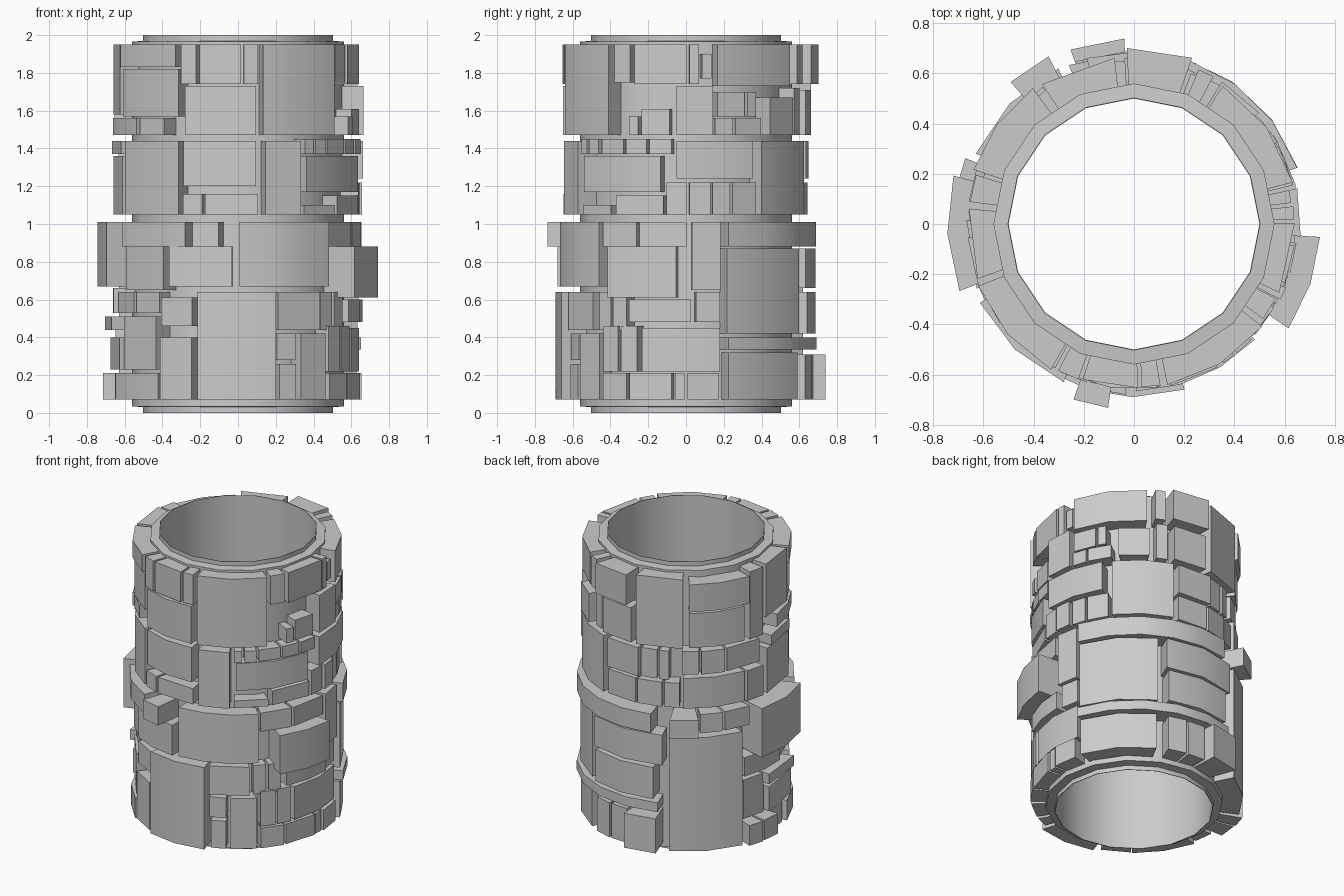
import bpy, bmesh, math, random

random.seed(4)
STEP = 22.5          # the core wall is a 16-sided polygon


def point(a, r, z):
    """Point at radius r; a is degrees from the front towards the right."""
    t = math.radians(a)
    return (r * math.sin(t), -r * math.cos(t), z)


def finish(bm, name):
    bmesh.ops.recalc_face_normals(bm, faces=bm.faces)
    for f in bm.faces:
        f.smooth = True
    me = bpy.data.meshes.new(name)
    bm.to_mesh(me)
    bm.free()
    me.set_sharp_from_angle(angle=math.radians(30))
    ob = bpy.data.objects.new(name, me)
    bpy.context.collection.objects.link(ob)
    return ob


def ring(name, profile):
    """Sweep a closed (radius, height) profile round the 16-gon."""
    bm = bmesh.new()
    rows = [[bm.verts.new(point(i * STEP, r, z)) for r, z in profile] for i in range(16)]
    n = len(profile)
    for i in range(16):
        p, q = rows[i], rows[(i + 1) % 16]
        for k in range(n):
            m = (k + 1) % n
            bm.faces.new((p[k], q[k], q[m], p[m]))
    return finish(bm, name)


def stone(a0, a1, z0, z1, r):
    """One wall block, bent into equal facets round the tower."""
    n = max(1, round((a1 - a0) / 18))
    angles = [a0 + (a1 - a0) * i / n for i in range(n + 1)]
    bm = bmesh.new()
    secs = [[bm.verts.new(point(a, rad, z)) for rad, z in
             ((0.53, z0), (r, z0), (r, z1), (0.53, z1))] for a in angles]
    for p, q in zip(secs, secs[1:]):
        for k in range(4):
            m = (k + 1) % 4
            bm.faces.new((p[k], q[k], q[m], p[m]))
    bm.faces.new(secs[0])
    bm.faces.new(secs[-1])
    finish(bm, "wall_stone")


def course(z0, z1, seams, r=0.66):
    """A run of neighbouring stones between the given seam angles."""
    for a0, a1 in zip(seams, seams[1:]):
        stone(a0 + 0.7, a1 - 0.7, z0, z1, r + random.uniform(-0.01, 0.01))


# core wall with stepped rims
ring("core_wall", [(0.5, 0), (0.5, 2), (0.504, 2), (0.504, 1.97), (0.56, 1.965),
                   (0.56, 0.035), (0.504, 0.03), (0.504, 0)])

# top band
course(1.47, 1.95, [11, 52])
course(1.47, 1.95, [186, 214], 0.675)
course(1.74, 1.95, [-28, -19, 2, 10])
course(1.47, 1.73, [-26, 9])
course(1.83, 1.95, [-69, -29])
course(1.57, 1.82, [-69, -28], 0.65)
course(1.47, 1.56, [-86, -53, -36])
course(1.58, 1.95, [-96, -70])
course(1.74, 1.95, [64, 91, 97], 0.645)
course(1.77, 1.90, [97, 103], 0.64)
course(1.73, 1.95, [104, 148])
course(1.75, 1.95, [53, 63], 0.63)
course(1.47, 1.57, [62, 68], 0.65)
course(1.47, 1.61, [68, 83], 0.64)
course(1.47, 1.73, [85, 103])
course(1.57, 1.70, [104, 119, 125])
course(1.47, 1.56, [103, 113, 128], 0.65)
course(1.47, 1.67, [131, 149])
course(1.74, 1.95, [151, 158], 0.66)
course(1.74, 1.95, [160, 183], 0.71)
course(1.47, 1.72, [152, 160], 0.64)
course(1.47, 1.71, [162, 184], 0.66)
course(1.73, 1.92, [216, 252], 0.675)
course(1.47, 1.71, [216, 250], 0.66)
course(1.47, 1.94, [252, 263], 0.66)

# upper middle band
course(1.20, 1.44, [-27, 9])
course(1.05, 1.16, [-27, -16, 10], 0.65)
course(1.05, 1.44, [12, 31])
course(1.05, 1.44, [-66, -28])
course(1.37, 1.44, [-92, -67])
course(1.05, 1.36, [-95, -67])
stone(34, 78, 1.17, 1.36, 0.65)
course(1.37, 1.45, [32, 38, 46, 60, 72, 84], 0.65)
course(1.05, 1.10, [32, 53], 0.65)
course(1.05, 1.15, [54, 80], 0.65)
course(1.05, 1.22, [80, 91, 102, 112, 126], 0.65)
course(1.24, 1.44, [85, 123])
course(1.05, 1.44, [127, 163])
course(1.05, 1.22, [165, 186, 202, 212], 0.645)
course(1.24, 1.44, [165, 188, 199, 206], 0.645)
course(1.28, 1.44, [212, 223, 238, 262], 0.645)
course(1.05, 1.26, [213, 250, 263])

# lower middle band, including the boldest projecting stones
course(0.67, 1.01, [0, 47], 0.67)
stone(-19, -8, 0.88, 1.01, 0.74)
stone(-63, -24, 0.88, 1.01, 0.69)
course(0.67, 0.88, [-33, -2], 0.68)
course(0.65, 0.88, [-65, -36], 0.65)
stone(255, 291, 0.67, 1.01, 0.745)
stone(56, 86, 0.61, 0.88, 0.743)
course(0.88, 1.01, [47, 67, 91])
course(0.65, 1.01, [92, 107])
stone(109, 153, 0.42, 0.87, 0.67)
stone(109, 196, 0.88, 1.01, 0.688)
stone(207, 221, 0.88, 1.01, 0.75)
course(0.88, 1.01, [222, 236, 253])
course(0.66, 0.87, [157, 203], 0.69)

# bottom band
stone(-18, 17, 0.07, 0.64, 0.69)
stone(206, 246, 0.07, 0.86, 0.69)
course(0.44, 0.64, [18, 42])
course(0.28, 0.42, [18, 29], 0.65)
course(0.07, 0.26, [19, 29], 0.65)
course(0.07, 0.42, [30, 46])
course(0.44, 0.64, [43, 52, 61], 0.63)
course(0.22, 0.46, [47, 57, 67], 0.64)
course(0.48, 0.60, [62, 93], 0.65)
course(0.48, 0.64, [94, 107], 0.65)
course(0.22, 0.45, [68, 107], 0.645)
course(0.07, 0.21, [47, 62, 84, 90, 106], 0.645)
course(0.07, 0.32, [109, 153], 0.665)
stone(109, 200, 0.335, 0.40, 0.69)
course(0.07, 0.40, [-39, -21])
course(0.46, 0.61, [-39, -21], 0.66)
course(0.23, 0.51, [-66, -40], 0.67)
course(0.53, 0.64, [-80, -58, -40], 0.645)
stone(-74, -39, 0.07, 0.21, 0.675)
course(0.23, 0.40, [-95, -67], 0.68)
course(0.44, 0.51, [-98, -70], 0.70)
course(0.07, 0.21, [248, 258, 270], 0.725)
course(0.07, 0.21, [271, 284], 0.66)
course(0.23, 0.50, [248, 264], 0.66)
course(0.53, 0.66, [248, 279])
course(0.42, 0.64, [158, 198], 0.69)
stone(183, 200, 0.07, 0.31, 0.74)
course(0.07, 0.31, [158, 170, 182], 0.68)
